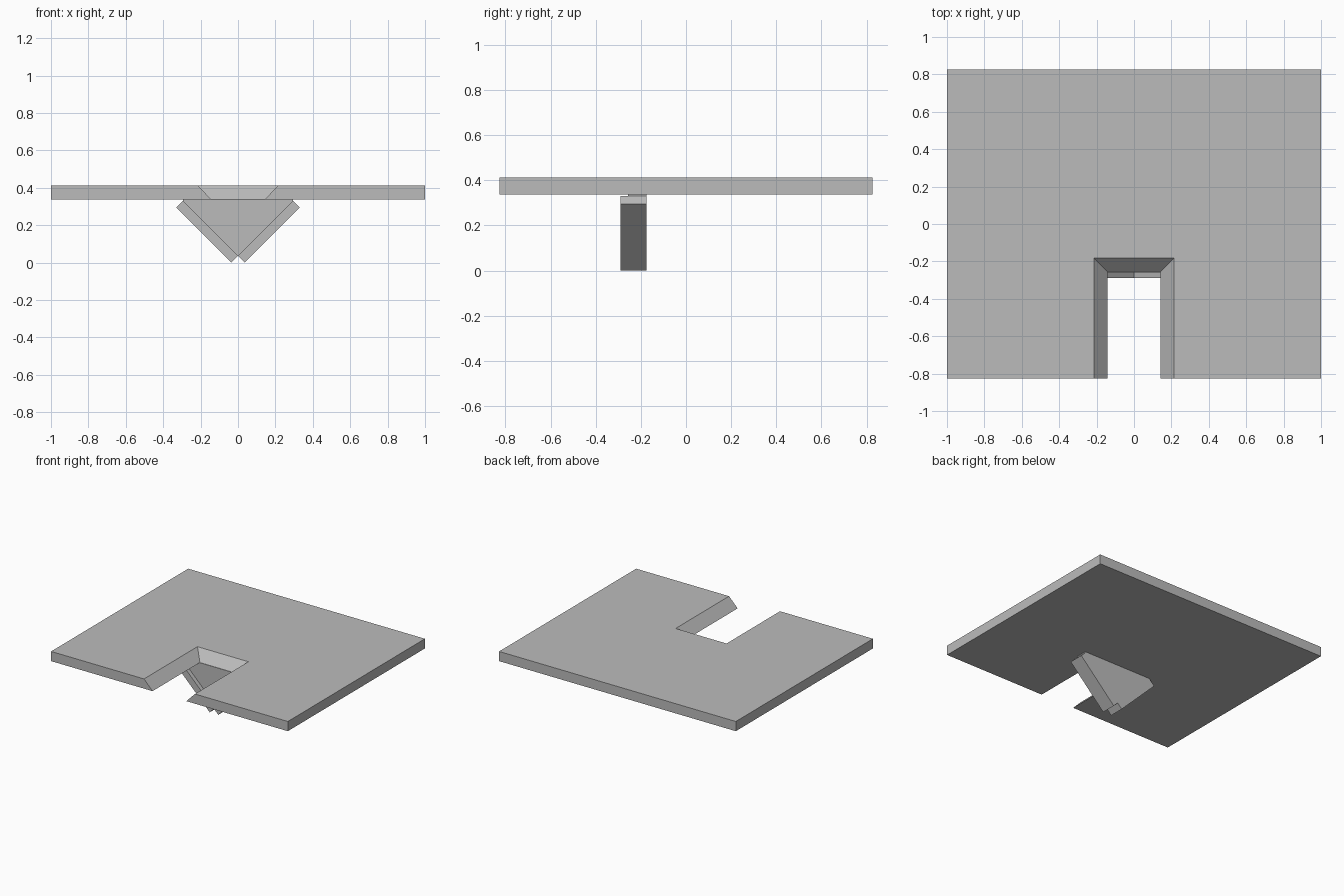
import bpy
import bmesh

cube = bpy.data.objects.get("Cube")
if cube:
    bpy.data.objects.remove(cube, do_unlink=True)

grey = bpy.data.materials.new("plain grey")
grey.use_nodes = True
GREY = (0.5, 0.5, 0.5, 1)
grey.diffuse_color = GREY
grey.node_tree.nodes["Principled BSDF"].inputs["Base Color"].default_value = GREY


def loft(name, start, end):
    """Closed solid between two matching outlines."""
    bm = bmesh.new()
    a = [bm.verts.new(p) for p in start]
    b = [bm.verts.new(p) for p in end]
    bm.faces.new(a)
    bm.faces.new(b[::-1])
    n = len(a)
    for i in range(n):
        j = (i + 1) % n
        bm.faces.new((a[j], a[i], b[i], b[j]))
    bmesh.ops.recalc_face_normals(bm, faces=bm.faces)
    mesh = bpy.data.meshes.new(name)
    bm.to_mesh(mesh)
    bm.free()
    mesh.materials.append(grey)
    obj = bpy.data.objects.new(name, mesh)
    bpy.context.collection.objects.link(obj)
    return obj


def extrude_y(name, profile, y0, y1):
    return loft(name, [(x, y0, z) for x, z in profile],
                [(x, y1, z) for x, z in profile])


# Slab with a bevelled slot open at the front
HALF_X, HALF_Y = 1.0, 0.827
BOTTOM, TOP = 0.338, 0.412


def slab_outline(z, slot, back):
    half = [(slot, back), (slot, -HALF_Y), (HALF_X, -HALF_Y), (HALF_X, HALF_Y)]
    outline = half + [(-x, y) for x, y in reversed(half)]
    return [(x, y, z) for x, y in outline]


loft("slab", slab_outline(BOTTOM, 0.143, -0.255), slab_outline(TOP, 0.215, -0.182))

# Two sloping plates that meet in a V
BACK, FRONT = -0.176, -0.29
TIP, REACH = 0.036, 0.294
for side, label in ((1, "left"), (-1, "right")):
    plate = [(TIP, 0), (TIP + REACH, REACH), (REACH, REACH + TIP), (0, TIP)]
    extrude_y(label + "_plate", [(side * x, z) for x, z in plate], FRONT, BACK)

# Triangular web filling the V behind the plate lips
web = [(0, TIP), (REACH, REACH + TIP), (REACH, BOTTOM),
       (-REACH, BOTTOM), (-REACH, REACH + TIP)]
extrude_y("web", web, -0.258, BACK)
